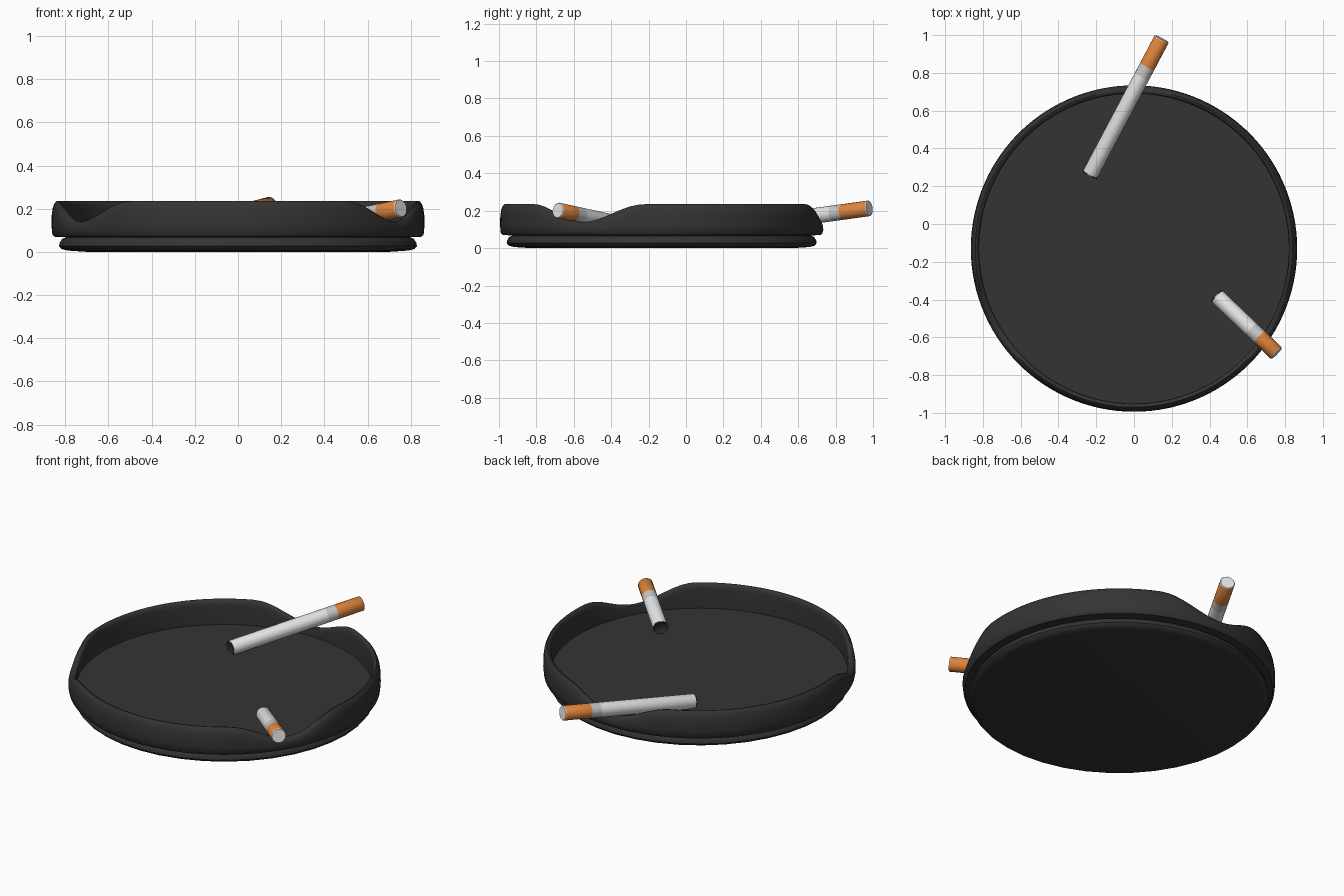
import bpy, bmesh, math
from mathutils import Vector

if "Cube" in bpy.data.objects:
    bpy.data.objects.remove(bpy.data.objects["Cube"])

CENTRE = Vector((0, -0.13, 0))


def material(name, rgb):
    m = bpy.data.materials.new(name)
    m.diffuse_color = (*rgb, 1)
    m.use_nodes = True
    m.node_tree.nodes["Principled BSDF"].inputs["Base Color"].default_value = m.diffuse_color
    return m


CHARCOAL = material("charcoal", (0.034, 0.034, 0.034))
PAPER = material("white paper", (0.78, 0.78, 0.78))
BAND = material("grey band", (0.56, 0.57, 0.58))
FILTER = material("orange filter", (0.72, 0.23, 0.045))
ASH = material("dark ash", (0.03, 0.03, 0.03))
EMBER = material("ember", (0.75, 0.2, 0.03))


def finish(bm, name, mats, angle=40):
    bmesh.ops.recalc_face_normals(bm, faces=bm.faces)
    mesh = bpy.data.meshes.new(name)
    bm.to_mesh(mesh)
    bm.free()
    obj = bpy.data.objects.new(name, mesh)
    bpy.context.collection.objects.link(obj)
    for m in mats:
        mesh.materials.append(m)
    bpy.ops.object.select_all(action='DESELECT')
    bpy.context.view_layer.objects.active = obj
    obj.select_set(True)
    bpy.ops.object.shade_smooth_by_angle(angle=math.radians(angle))
    return obj


def lathe(name, profile, segments, height=lambda a, z: z):
    """Spin a closed-ended (radius, z) profile; height() reshapes z by angle."""
    bm = bmesh.new()
    rings = []
    for r, z in profile:
        ring = []
        for i in range(segments):
            a = 2 * math.pi * i / segments
            ring.append(bm.verts.new(CENTRE + Vector(
                (r * math.cos(a), r * math.sin(a), height(a, z)))))
        rings.append(ring)
    for lo, hi in zip(rings, rings[1:]):
        for i in range(segments):
            j = (i + 1) % segments
            bm.faces.new((lo[i], lo[j], hi[j], hi[i]))
    bm.faces.new(rings[0])
    bm.faces.new(rings[-1])
    return finish(bm, name, [CHARCOAL])


RIM, NOTCH, FLOOR = 0.235, 0.14, 0.086


def notched(a, z):
    """Lower the wall in three evenly spaced rests."""
    if z <= FLOOR:
        return z
    d = min(abs((math.degrees(a) - c + 180) % 360 - 180) for c in (90, 210, 330))
    dip = 0.5 + 0.5 * math.cos(math.pi * min(d / 24, 1))
    top = RIM - (RIM - NOTCH) * dip
    return FLOOR + (z - FLOOR) * (top - FLOOR) / (RIM - FLOOR)


# Tray bowl with rounded rim, and the smaller foot beneath it
lathe("tray_bowl", [(0.80, 0.068), (0.85, 0.070), (0.86, 0.08), (0.864, 0.12),
                    (0.863, 0.17), (0.858, 0.205), (0.850, 0.225),
                    (0.840, RIM), (0.830, 0.232), (0.823, 0.222),
                    (0.82, 0.20), (0.82, FLOOR)], 120, notched)
lathe("tray_foot", [(0.70, 0.0), (0.79, 0.006), (0.818, 0.013), (0.829, 0.027),
                    (0.826, 0.042), (0.815, 0.06), (0.80, 0.066), (0.80, 0.072)], 40)


def cigarette(name, burnt, tip, filter_len, band_len, radius=0.042, n=20):
    """Tube from the burnt end to the filter tip, coloured by length."""
    burnt, tip = Vector(burnt), Vector(tip)
    axis = (tip - burnt).normalized()
    length = (tip - burnt).length
    side = axis.cross(Vector((0, 0, 1))).normalized()
    up = side.cross(axis)
    bm = bmesh.new()

    def ring(t, r):
        return [bm.verts.new(burnt + axis * t + r * (
            side * math.cos(2 * math.pi * i / n) + up * math.sin(2 * math.pi * i / n)))
            for i in range(n)]

    # distance, radius, material of the stretch that follows
    stops = [(0.012, radius * 0.5, 4), (0, radius * 0.95, 4), (0.008, radius, 0),
             (length - filter_len - band_len, radius, 1),
             (length - filter_len, radius, 2), (length - 0.004, radius, 0),
             (length, radius * 0.92, 0)]
    rings = [ring(t, r) for t, r, _ in stops]
    for k in range(len(rings) - 1):
        for i in range(n):
            j = (i + 1) % n
            f = bm.faces.new((rings[k][i], rings[k][j], rings[k + 1][j], rings[k + 1][i]))
            f.material_index = stops[k][2]
            # glowing flecks around the burnt edge
            if k == 1 and i % 7 in (4, 5):
                f.material_index = 3
    bm.faces.new(rings[0]).material_index = 4
    bm.faces.new(rings[-1]).material_index = 0
    return finish(bm, name, [PAPER, BAND, FILTER, EMBER, ASH])


cigarette("long_cigarette", (-0.235, 0.258, 0.113), (0.147, 0.98, 0.213), 0.165, 0.06)
cigarette("short_cigarette", (0.437, -0.38, 0.136), (0.755, -0.685, 0.202), 0.125, 0.06)
